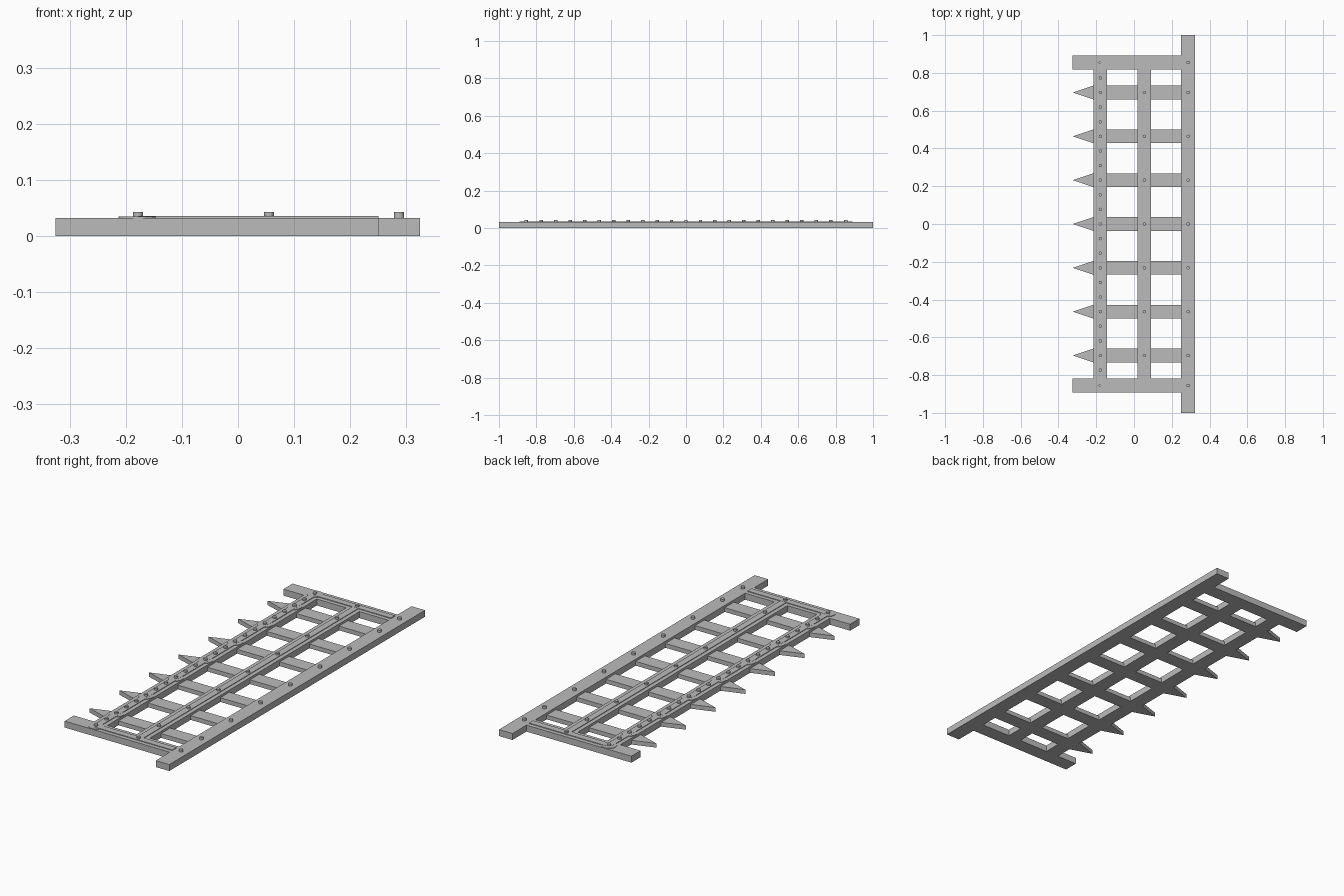
import bpy, bmesh
from mathutils import Matrix, Vector

cube = bpy.data.objects.get("Cube")
if cube:
    bpy.data.objects.remove(cube, do_unlink=True)

grey = bpy.data.materials.new("plain_grey")
grey.use_nodes = True
COLOUR = (0.5, 0.5, 0.5, 1)
grey.diffuse_color = COLOUR
grey.node_tree.nodes["Principled BSDF"].inputs["Base Color"].default_value = COLOUR

BEAM_TOP = 0.032
SLAT_TOP = 0.021
RAILS = (-0.178, 0.055)
POST_X = 0.287
END_Y = 0.855
PITCH = 0.232
SLATS = [i * PITCH for i in range(-3, 4)]


def finish(name, bm):
    bmesh.ops.recalc_face_normals(bm, faces=bm.faces)
    mesh = bpy.data.meshes.new(name)
    bm.to_mesh(mesh)
    bm.free()
    mesh.materials.append(grey)
    obj = bpy.data.objects.new(name, mesh)
    bpy.context.collection.objects.link(obj)
    return obj


def box(name, x0, x1, y0, y1, z0, z1):
    bm = bmesh.new()
    size = Matrix.Diagonal((x1 - x0, y1 - y0, z1 - z0, 1))
    place = Matrix.Translation(((x0 + x1) / 2, (y0 + y1) / 2, (z0 + z1) / 2))
    bmesh.ops.create_cube(bm, size=1, matrix=place @ size)
    return finish(name, bm)


def discs(name, points, radius, z0, z1, sides):
    bm = bmesh.new()
    for x, y in points:
        bmesh.ops.create_cone(bm, cap_ends=True, segments=sides, radius1=radius,
                              radius2=radius, depth=z1 - z0,
                              matrix=Matrix.Translation((x, y, (z0 + z1) / 2)))
    return finish(name, bm)


# Long beam and the two end beams
box("long_beam", 0.25, 0.324, -1, 1, 0, BEAM_TOP)
for label, s in (("front", -1), ("back", 1)):
    y = s * END_Y
    box(label + "_end_beam", -0.325, 0.25, y - 0.036, y + 0.036, 0, BEAM_TOP)
    box(label + "_end_strap", RAILS[0], 0.25, y - 0.016, y + 0.016, BEAM_TOP, 0.0355)

# Long rails with their straps
for label, x in zip(("outer", "middle"), RAILS):
    box(label + "_rail", x - 0.036, x + 0.036, -0.82, 0.82, 0, BEAM_TOP)
    box(label + "_strap", x - 0.016, x + 0.016, -END_Y, END_Y, BEAM_TOP, 0.035)

# Cross slats, each ending in a pointed spike
for n, y in enumerate(SLATS, 1):
    box(f"slat_{n}", -0.15, 0.25, y - 0.036, y + 0.036, 0, SLAT_TOP)
    bm = bmesh.new()
    outline = [(-0.325, y), (-0.21, y - 0.038), (-0.21, y + 0.038)]
    base = bm.faces.new([bm.verts.new((px, py, 0)) for px, py in outline])
    top = bmesh.ops.extrude_face_region(bm, geom=[base])["geom"]
    for v in top:
        if isinstance(v, bmesh.types.BMVert):
            v.co += Vector((0, 0, SLAT_TOP))
    finish(f"spike_{n}", bm)

# Round washers and rivets
ends = [-END_Y, END_Y]
discs("washers", [(RAILS[0], y) for y in SLATS + ends], 0.035, BEAM_TOP, 0.0345, 16)
fine = [i * PITCH / 3 for i in range(-10, 11)]
studs = [(RAILS[0], y) for y in fine + ends]
studs += [(x, y) for x in (RAILS[1], POST_X) for y in SLATS + ends]
discs("rivets", studs, 0.009, BEAM_TOP, 0.043, 12)
